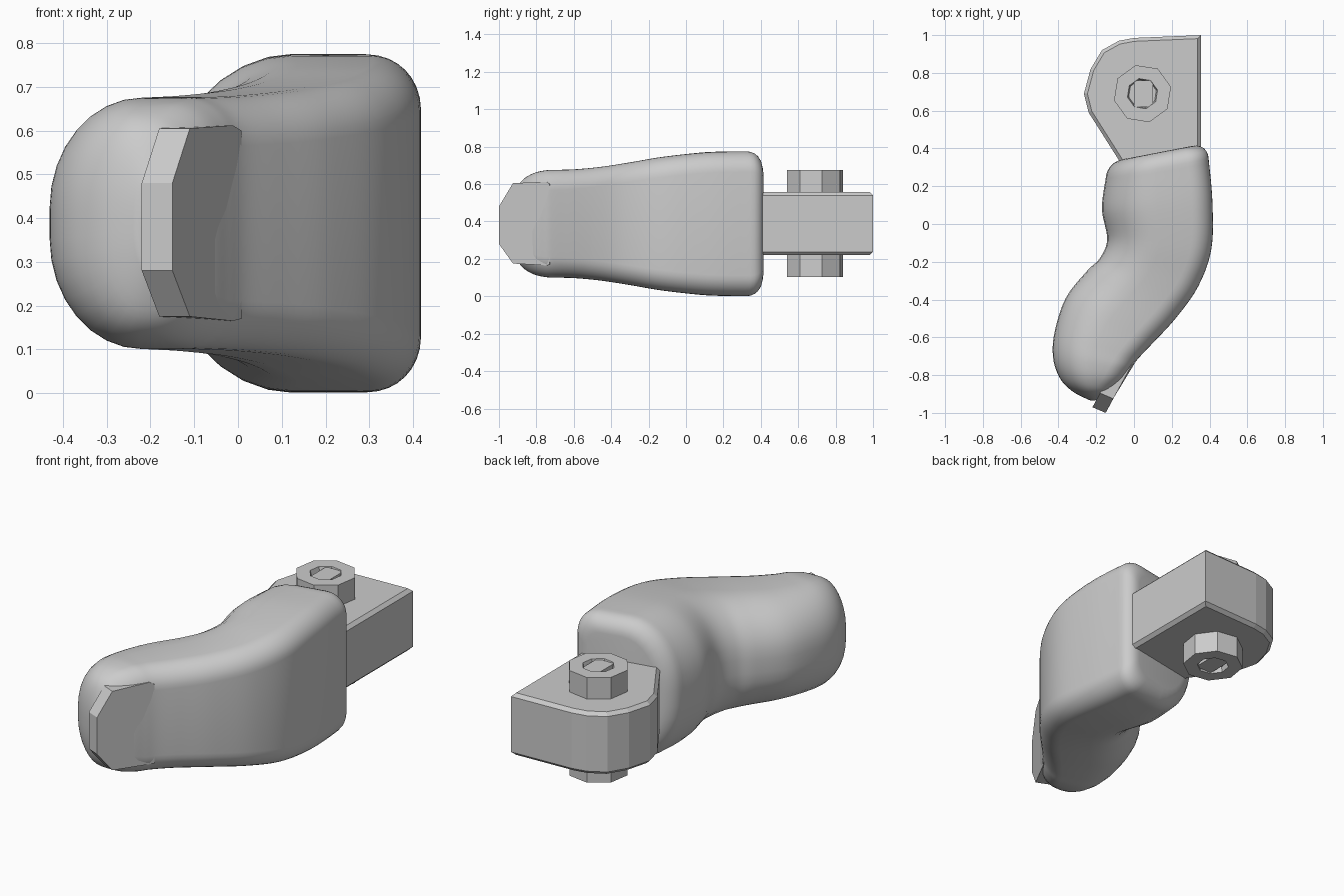
import bpy, bmesh, math
from mathutils import Vector

if "Cube" in bpy.data.objects:
    bpy.data.objects.remove(bpy.data.objects["Cube"])

MID = 0.388  # height of the symmetry plane


def finish(name, bm, smooth=None):
    bmesh.ops.recalc_face_normals(bm, faces=bm.faces)
    me = bpy.data.meshes.new(name)
    bm.to_mesh(me)
    bm.free()
    ob = bpy.data.objects.new(name, me)
    bpy.context.collection.objects.link(ob)
    if smooth:
        bpy.ops.object.select_all(action='DESELECT')
        ob.select_set(True)
        bpy.context.view_layer.objects.active = ob
        bpy.ops.object.shade_smooth_by_angle(angle=math.radians(smooth))
    return ob


def prism(bm, points, offset):
    """Extrude a closed polygon by an offset vector."""
    f = bm.faces.new([bm.verts.new(p) for p in points])
    r = bmesh.ops.extrude_face_region(bm, geom=[f], use_keep_orig=True)
    vs = [g for g in r['geom'] if isinstance(g, bmesh.types.BMVert)]
    bmesh.ops.translate(bm, verts=vs, vec=offset)


def catmull(a, b, c, d, t):
    return [0.5 * (2 * q + (r - p) * t + (2 * p - 5 * q + 4 * r - s) * t * t
                   + (3 * q - p - 3 * r + s) * t ** 3) for p, q, r, s in zip(a, b, c, d)]


def section(st, inset=0.0, push=0.0, n=8):
    """Rounded cross-section: very round on the left, tight on the right."""
    L, R, h = Vector(st[0:2]), Vector(st[2:4]), st[4]
    w = (R - L).length
    ax = (R - L) / w
    lx, lz = 0.5 * w, 0.88 * h
    rx, rz = min(0.11, 0.4 * w), min(0.11, 0.6 * h)
    kx, kz = (w - 2 * inset) / w, (h - inset) / h
    quarter = [(lx - lx * math.cos(a), h - lz + lz * math.sin(a))
               for a in (i * math.pi / 2 / n for i in range(n + 1))]
    quarter += [(w - rx + rx * math.sin(a), h - rz + rz * math.cos(a))
                for a in (i * math.pi / 2 / n for i in range(n + 1))]
    loop = quarter + [(u, -z) for u, z in reversed(quarter)]
    pts = []
    for u, z in loop:
        p = L + ax * (w / 2 + (u - w / 2) * kx)
        pts.append((p.x, p.y + push, MID + z * kz))
    return pts


# Body: sections from back to front (left x, y, right x, y, half height)
stations = [
    (-.15, .24, .395, .345, .387), (-.17, .08, .415, .12, .382),
    (-.142, -.08, .41, -.13, .358), (-.18, -.18, .34, -.33, .328),
    (-.25, -.25, .22, -.50, .305), (-.36, -.39, .10, -.63, .292),
    (-.42, -.57, .02, -.715, .288), (-.428, -.71, -.02, -.77, .285),
    (-.39, -.82, -.06, -.83, .265), (-.32, -.89, -.11, -.89, .215),
    (-.23, -.935, -.16, -.93, .11),
]
r = 0.085
rings = [section(stations[0], r * (1 - math.cos(a)), r * math.sin(a))
         for a in (math.pi / 2 * k / 6 for k in range(6, 0, -1))]
last = len(stations) - 1
for i in range(last):
    quad = [stations[min(max(i + k, 0), last)] for k in (-1, 0, 1, 2)]
    rings += [section(catmull(*quad, t / 6)) for t in range(6)]
rings.append(section(stations[-1]))

bm = bmesh.new()
vr = [[bm.verts.new(p) for p in ring] for ring in rings]
for a, b in zip(vr, vr[1:]):
    for i in range(len(a)):
        j = (i + 1) % len(a)
        bm.faces.new((a[i], a[j], b[j], b[i]))
bm.faces.new(vr[0])
bm.faces.new(vr[-1])
bmesh.ops.remove_doubles(bm, verts=bm.verts, dist=0.0005)
finish("curved_body", bm, 50)

# Mounting bracket: flat block rounded on one side
outline = [(.355, 1.0), (.355, .25), (-.02, .25), (-.075, .33), (-.24, .59), (-.265, .69),
           (-.23, .82), (-.17, .92), (-.08, .97), (0, .985)]
bm = bmesh.new()
prism(bm, [(x, y, .22) for x, y in outline], (0, 0, .338))
rim = [e for e in bm.edges if abs(e.verts[0].co.z - e.verts[1].co.z) < 1e-4]
bmesh.ops.bevel(bm, geom=rim, offset=.018, segments=1, affect='EDGES')
finish("mounting_bracket", bm)

# Bolt: octagonal head and nut with sunken sockets
for name, z0, z1 in (("bolt_head", .54, .675), ("bolt_nut", .24, .102)):
    bm = bmesh.new()
    loops = []
    for rad, z in ((.155, z0), (.155, z1), (.082, z1), (.075, z1 + (z0 - z1) * .2)):
        loops.append([bm.verts.new((.045 + rad * math.cos(a), .69 + rad * math.sin(a), z))
                      for a in (math.pi / 4 * (k + .3) for k in range(8))])
    for a, b in zip(loops, loops[1:]):
        for i in range(8):
            j = (i + 1) % 8
            bm.faces.new((a[i], a[j], b[j], b[i]))
    bm.faces.new(loops[0])
    bm.faces.new(loops[-1])
    finish(name, bm)
    # Square drive inside the socket
    bm = bmesh.new()
    prism(bm, [(.0, .62, z0), (.1, .62, z0), (.1, .76, z0), (.0, .76, z0)],
          (0, 0, (z1 - z0) * .96))
    finish(name + "_drive", bm)

# Front plate: flat slab with clipped tip corners
plate = [(.008, -.73, .17), (-.012, -.745, .165), (-.11, -.925, .175), (-.15, -1.0, .28),
         (-.15, -1.0, .48), (-.11, -.925, .605), (-.012, -.745, .612), (.008, -.73, .60)]
bm = bmesh.new()
prism(bm, plate, (-.07, .03, 0))
finish("front_plate", bm)
